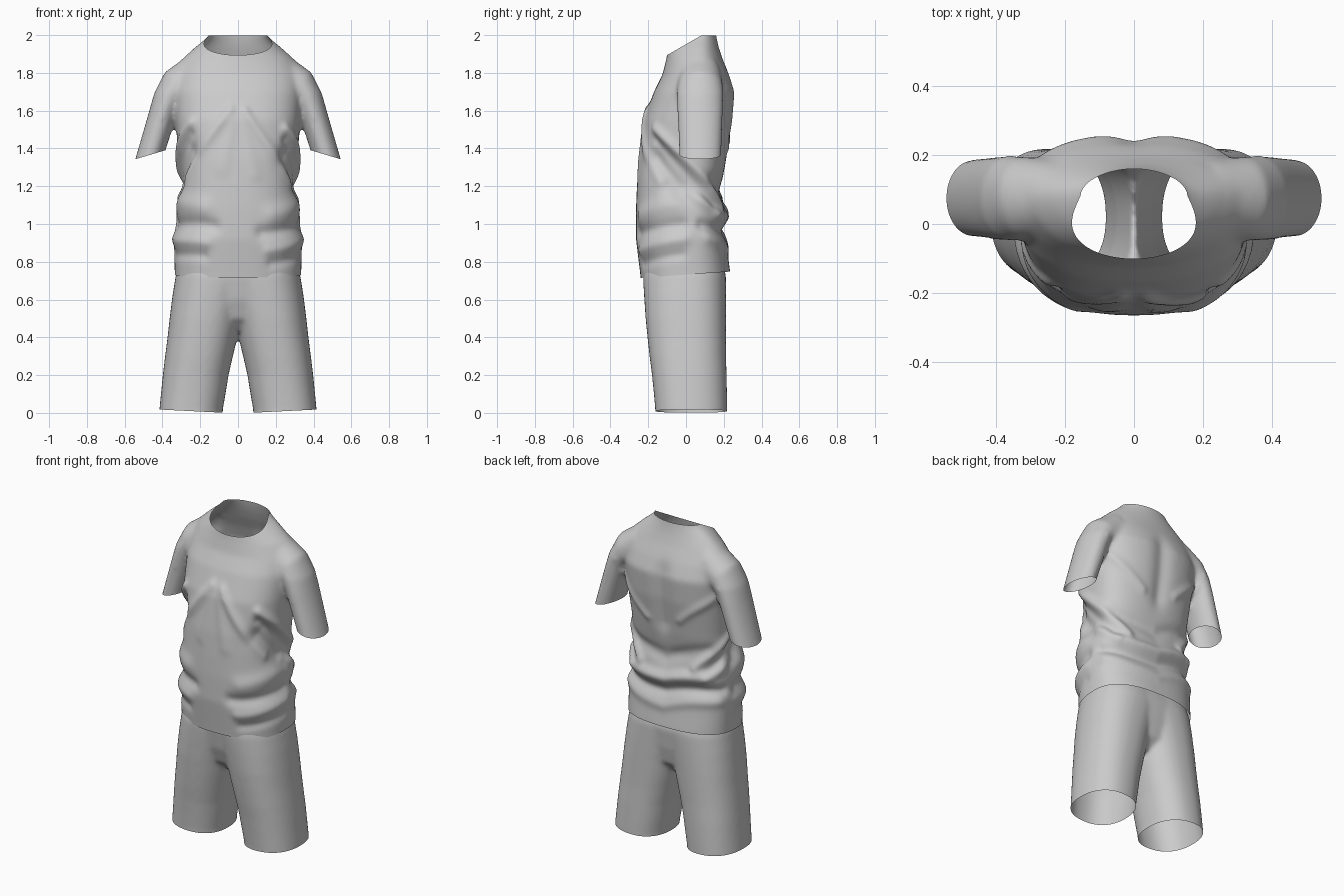
import bpy, bmesh
from math import cos, sin, pi, atan2, exp
from mathutils import Vector

cube = bpy.data.objects.get("Cube")
if cube:
    bpy.data.objects.remove(cube, do_unlink=True)

fabric = bpy.data.materials.new("light_grey_fabric")
fabric.use_nodes = True
grey = (0.6, 0.6, 0.6, 1)
fabric.diffuse_color = grey
fabric.node_tree.nodes["Principled BSDF"].inputs["Base Color"].default_value = grey
SEGMENTS = 48


def power(value, exponent):
    return abs(value) ** exponent * (1 if value >= 0 else -1)


def skin(bm, rings):
    """Join rings of points into a closed tube."""
    loops = [[bm.verts.new(p) for p in ring] for ring in rings]
    for a, b in zip(loops, loops[1:]):
        for i in range(SEGMENTS):
            j = (i + 1) % SEGMENTS
            bm.faces.new((a[i], a[j], b[j], b[i]))
    bm.faces.new(loops[0][::-1])
    bm.faces.new(loops[-1])


def level_ring(z, x0, x1, front, back, widest, n):
    """Horizontal rounded section, with its own depth in front and behind."""
    ring = []
    for i in range(SEGMENTS):
        a = 2 * pi * i / SEGMENTS
        depth = back - widest if sin(a) > 0 else widest - front
        ring.append(((x0 + x1) / 2 + (x1 - x0) / 2 * power(cos(a), 2 / n),
                     widest + depth * power(sin(a), 2 / n), z))
    return ring


def tilted_ring(centre, tilt, half_width, half_depth, side):
    """Oval section of a sleeve, tilted in the front plane."""
    ring = []
    for i in range(SEGMENTS):
        a = 2 * pi * i / SEGMENTS
        w = half_width * cos(a)
        ring.append((side * (centre[0] + w * cos(tilt)),
                     0.075 + half_depth * sin(a), centre[1] + w * sin(tilt)))
    return ring


def fuse(name, bm, smoothing):
    """Merge overlapping volumes into one smooth skin."""
    bmesh.ops.recalc_face_normals(bm, faces=bm.faces)
    mesh = bpy.data.meshes.new(name)
    bm.to_mesh(mesh)
    bm.free()
    obj = bpy.data.objects.new(name, mesh)
    bpy.context.collection.objects.link(obj)
    remesh = obj.modifiers.new("Remesh", "REMESH")
    remesh.mode = "VOXEL"
    remesh.voxel_size = 0.011
    smooth = obj.modifiers.new("Smooth", "SMOOTH")
    smooth.factor = 0.5
    smooth.iterations = smoothing
    graph = bpy.context.evaluated_depsgraph_get()
    obj.data = bpy.data.meshes.new_from_object(obj.evaluated_get(graph))
    obj.modifiers.clear()
    obj.data.materials.clear()
    obj.data.materials.append(fabric)
    return obj


def cut_open(bm, point, normal, region):
    """Trim away everything beyond a plane within a region."""
    faces = [f for f in bm.faces if region(f.calc_center_median())]
    geom = set(faces)
    for f in faces:
        geom.update(f.verts)
        geom.update(f.edges)
    bmesh.ops.bisect_plane(bm, geom=list(geom), plane_co=point,
                           plane_no=Vector(normal).normalized(), clear_outer=True)


def finish(obj, bm):
    for f in bm.faces:
        f.smooth = True
    bm.to_mesh(obj.data)
    bm.free()


# Shirt volume: height, half width, front, back, widest depth, squareness
torso = [
    (0.62, .335, -.23, .23, .02, 2.5), (0.74, .335, -.243, .235, .02, 2.5),
    (0.92, .34, -.265, .21, .02, 2.5), (1.08, .325, -.265, .2, .02, 2.5),
    (1.2, .315, -.26, .185, .02, 2.5), (1.34, .315, -.25, .215, .02, 2.5),
    (1.55, .33, -.222, .25, .04, 2.5), (1.7, .34, -.17, .262, .06, 2.4),
    (1.79, .335, -.125, .23, .07, 2.2), (1.87, .3, -.105, .195, .08, 2),
    (1.93, .235, -.095, .175, .08, 1.9), (1.97, .185, -.09, .165, .08, 1.9),
    (2.0, .152, -.09, .16, .08, 1.9), (2.08, .14, -.09, .15, .08, 1.9)]
# Sleeve: centre, tilt, half width, half depth
sleeve = [((.479, 1.31), -.29, .085, .112), ((.463, 1.37), -.29, .084, .112),
          ((.386, 1.62), -.27, .088, .122), ((.355, 1.69), 0, .09, .124),
          ((.315, 1.735), .75, .1, .12), ((.22, 1.79), 1.25, .115, .11)]
bm = bmesh.new()
skin(bm, [level_ring(z, -w, w, f, b, c, n) for z, w, f, b, c, n in torso])
for side in (-1, 1):
    skin(bm, [tilted_ring(*row, side) for row in sleeve])
shirt = fuse("shirt", bm, 14)

# Cloth folds: start and end as (distance around body, height), radius, rise
folds = [
    ((.06, 1.6), (.34, 1.24), .03, .014), ((.3, 1.36), (.47, 1.17), .06, -.035),
    ((.2, 1.07), (.44, 1.12), .05, .014), ((.14, .97), (.45, 1.0), .035, -.018),
    ((.18, .88), (.46, .92), .03, .012), ((.2, .81), (.45, .84), .025, -.01),
    ((.3, 1.52), (.7, 1.12), .025, .018), ((.3, 1.46), (.66, 1.07), .025, -.014),
    ((.95, 1.04), (.65, 1.07), .035, .026), ((.65, 1.07), (.48, 1.17), .03, .016),
    ((.95, 1.16), (.62, 1.24), .04, -.012), ((.95, .96), (.55, 1.0), .03, -.02),
    ((.95, .87), (.58, .93), .03, .01), ((.8, 1.42), (.6, 1.6), .025, .01),
    ((.95, 1.4), (.95, 1.7), .07, -.02), ((.1, 1.28), (.02, 1.6), .04, .006)]
bm = bmesh.new()
bm.from_mesh(shirt.data)
bm.normal_update()
moves = []
for v in bm.verts:
    x, y, z = v.co
    if z > 1.85 or (abs(x) > .345 and z > 1.3):
        continue
    p = Vector((0.3 * atan2(abs(x), -y), z + 0.02 * sin(9 * x)))
    rise = 0
    for start, end, radius, height in folds:
        a, b = Vector(start), Vector(end)
        t = max(0, min(1, (p - a).dot(b - a) / (b - a).length_squared))
        rise += height * exp(-((p - a.lerp(b, t)).length / radius) ** 2)
    fade = min(1, max(0, (.36 - abs(x)) / .03)) if z > 1.3 else 1
    moves.append((v, v.normal * rise * fade))
for v, offset in moves:
    v.co += offset
for _ in range(2):
    bmesh.ops.smooth_vert(bm, verts=bm.verts, factor=0.5,
                          use_axis_x=True, use_axis_y=True, use_axis_z=True)

# Neck, hem and cuff openings
cut_open(bm, (0, -.09, 1.9), (0, -.5, .87), lambda c: c.z > 1.82)
cut_open(bm, (0, 0, 1.998), (0, 0, 1), lambda c: c.z > 1.9)
cut_open(bm, (0, -.24, .715), (0, .07, -1), lambda c: c.z < .9)
for side in (-1, 1):
    cut_open(bm, (side * .463, 0, 1.367), (side * -.285, 0, -.958),
             lambda c: c.x * side > .35 and 1.2 < c.z < 1.5)
finish(shirt, bm)

# Shorts volume: hips and two legs
hips = [(.43, .1, -.1, .12), (.5, .28, -.17, .18), (.6, .32, -.205, .2),
        (.72, .325, -.225, .212), (.82, .3, -.215, .19), (.95, .29, -.21, .17)]
leg = [(-.06, .085, .42, -.16, .218), (.02, .08, .416, -.163, .218),
       (.1, .066, .408, -.17, .217), (.2, .05, .398, -.18, .215),
       (.3, .027, .386, -.193, .212), (.4, .003, .373, -.204, .212),
       (.5, -.02, .362, -.214, .212), (.62, -.06, .347, -.222, .212),
       (.72, -.1, .331, -.228, .212), (.82, -.1, .305, -.215, .19)]
bm = bmesh.new()
skin(bm, [level_ring(z, -w, w, f, b, .01, 2.5) for z, w, f, b in hips])
for side in (-1, 1):
    skin(bm, [[(side * x, y, z) for x, y, z in level_ring(h, i, o, f, b, .02, 2.3)]
              for h, i, o, f, b in leg])
shorts = fuse("shorts", bm, 10)

# Leg and waist openings
bm = bmesh.new()
bm.from_mesh(shorts.data)
cut_open(bm, (0, 0, .84), (0, 0, 1), lambda c: c.z > .7)
for side in (-1, 1):
    cut_open(bm, (side * .08, 0, .001), (side * .05, 0, -1),
             lambda c: c.x * side > 0 and c.z < .15)
finish(shorts, bm)
